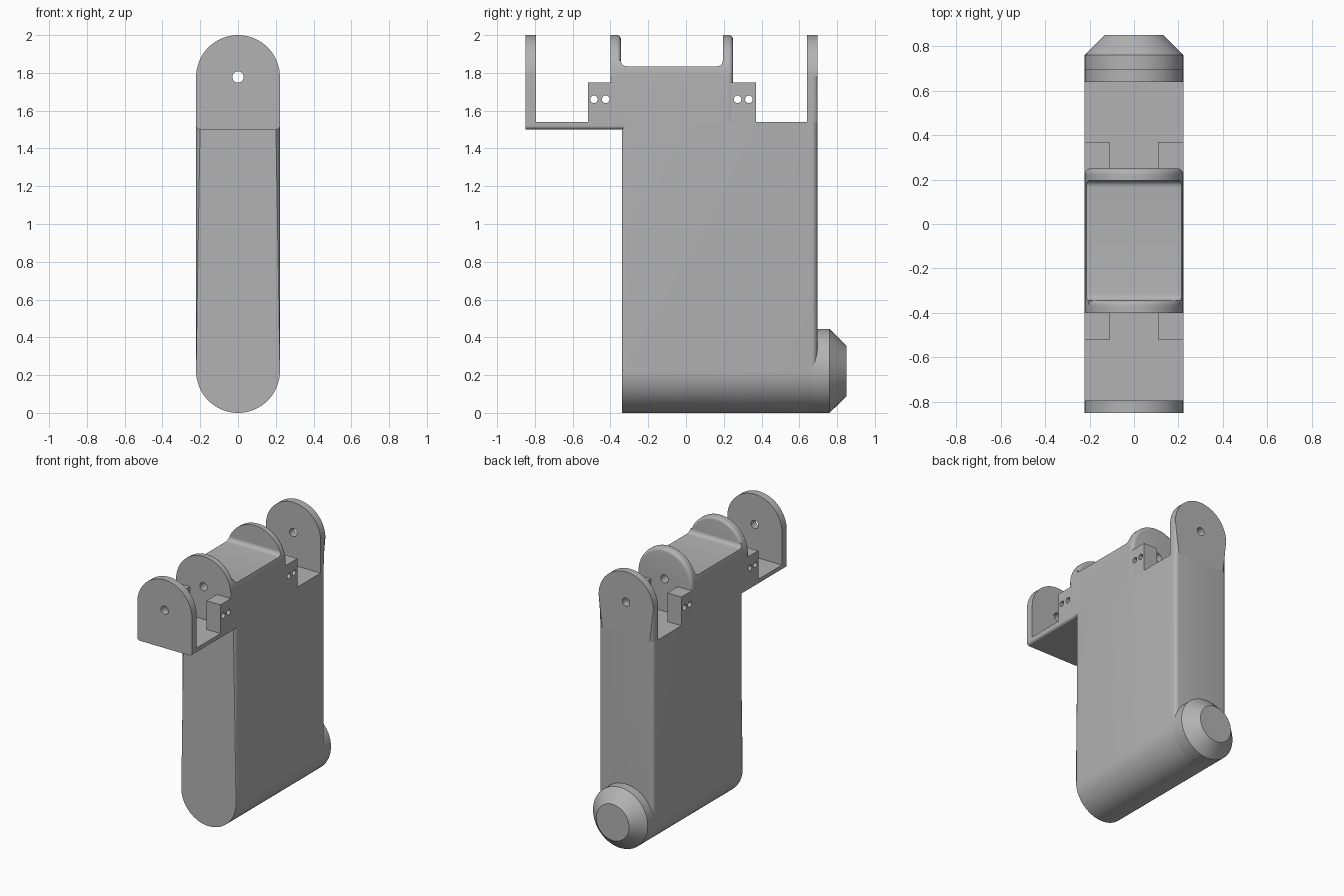
import bpy, bmesh, math
from mathutils import Vector

cube = bpy.data.objects.get("Cube")
if cube:
    bpy.data.objects.remove(cube, do_unlink=True)

R = 0.222            # half width and end radius
PIN_Z = 2 - R        # centre of the top arches

grey = bpy.data.materials.new("plain grey")
grey.use_nodes = True
COLOUR = (0.45, 0.45, 0.45, 1)
grey.diffuse_color = COLOUR
grey.node_tree.nodes["Principled BSDF"].inputs["Base Color"].default_value = COLOUR


def finish(bm, name):
    bmesh.ops.recalc_face_normals(bm, faces=bm.faces)
    mesh = bpy.data.meshes.new(name)
    bm.to_mesh(mesh)
    bm.free()
    mesh.materials.append(grey)
    obj = bpy.data.objects.new(name, mesh)
    bpy.context.collection.objects.link(obj)
    return obj


def loft(rings):
    """Skin a list of equal-length rings and cap both ends."""
    bm = bmesh.new()
    loops = [[bm.verts.new(p) for p in ring] for ring in rings]
    n = len(loops[0])
    for a, b in zip(loops, loops[1:]):
        for i in range(n):
            j = (i + 1) % n
            bm.faces.new((a[i], a[j], b[j], b[i]))
    bm.faces.new(loops[0])
    bm.faces.new(loops[-1])
    return bm


def arc(cx, cz, r, start, end, steps=16):
    return [(cx + r * math.cos(math.radians(start + (end - start) * i / steps)),
             cz + r * math.sin(math.radians(start + (end - start) * i / steps)))
            for i in range(steps + 1)]


def outline(z0, z1, r0, r1):
    """Front outline with bottom corner radius r0 and top radius r1."""
    pts = []
    for sx, z, r, a in ((1, z0, r0, 270), (1, z1, r1, 0), (-1, z1, r1, 90), (-1, z0, r0, 180)):
        cz = z + r if z == z0 else z - r
        corner = arc(sx * (R - r), cz, r, a, a + 90) if r else [(sx * R, z)]
        for p in corner:
            if not pts or (Vector(p) - Vector(pts[-1])).length > 1e-5:
                pts.append(p)
    if (Vector(pts[0]) - Vector(pts[-1])).length < 1e-5:
        pts.pop()
    return pts


def slab(name, y0, y1, z0, z1, r0, r1, front=0.0, back=0.0):
    """Outline extruded along y, with rounded front and back rims."""
    pts = outline(z0, z1, r0, r1)
    bm = loft([[(x, y, z) for x, z in pts] for y in (y0, y1)])
    for y, width in ((y0, front), (y1, back)):
        if not width:
            continue
        rim = []
        for e in bm.edges:
            flat = any(r == 0 and all(abs(v.co.z - z) < 1e-5 for v in e.verts)
                       for z, r in ((z0, r0), (z1, r1)))
            if all(abs(v.co.y - y) < 1e-5 for v in e.verts) and not flat:
                rim.append(e)
        bmesh.ops.bevel(bm, geom=rim, offset=width, offset_type='OFFSET',
                        segments=5, profile=0.5, affect='EDGES', clamp_overlap=True)
    return finish(bm, name)


def prism(name, pts, x0, x1):
    """Side outline extruded along x."""
    return finish(loft([[(x, y, z) for y, z in pts] for x in (x0, x1)]), name)


def box(y0, y1, z0, z1):
    return [(y0, z0), (y1, z0), (y1, z1), (y0, z1)]


def cut(obj, tool, operation='DIFFERENCE'):
    mod = obj.modifiers.new("cut", 'BOOLEAN')
    mod.operation, mod.object, mod.solver = operation, tool, 'EXACT'
    bpy.context.view_layer.objects.active = obj
    bpy.ops.object.modifier_apply(modifier=mod.name)


# Main body and the tall back wall
body = slab("body", -0.34, 0.695, 0, 1.54, R, 0, 0.03, 0.03)
back_wall = slab("back_wall", 0.64, 0.695, 1.54, 2, 0, R, 0, 0.03)

# Front shelf and its upright
shelf = slab("front_shelf", -0.82, -0.3, 1.5, 1.54, 0.02, 0)
front_wall = slab("front_wall", -0.85, -0.795, 1.5, 2, 0.02, R, 0.03, 0)

# Inner lugs
front_lug = slab("front_lug", -0.4, -0.345, 1.53, 2, 0, R, 0.025, 0.02)
back_lug = slab("back_lug", 0.195, 0.25, 1.53, 2, 0, R, 0.02, 0.025)

# Saddle between the lugs, with filleted ends
TOP, F = 1.835, 0.03
saddle_side = [(-0.37, 1.53), (0.22, 1.53), (0.22, TOP + F)]
saddle_side += arc(0.195 - F, TOP + F, F, 0, -90, 6)
saddle_side += arc(-0.345 + F, TOP + F, F, -90, -180, 6) + [(-0.37, TOP + F)]
saddle = prism("saddle", saddle_side, -R - 0.05, R + 0.05)
trimmer = slab("trimmer", -0.6, 0.5, 1.4, 2, 0, R)
cut(saddle, trimmer, 'INTERSECT')
bpy.data.objects.remove(trimmer, do_unlink=True)

# Side tabs beside the lugs
tabs = []
for end, y0, y1 in (("front", -0.52, -0.385), ("back", 0.235, 0.37)):
    for side, x0, x1 in (("left", 0.108, R), ("right", -R, -0.108)):
        tabs.append(prism(f"{end}_{side}_tab", box(y0, y1, 1.53, 1.75), x0, x1))

# Round end cap
circle = arc(0, 0, 1, 0, 360, 64)[:-1]
cap = finish(loft([[(x * r, y, R + z * r) for x, z in circle]
                   for y, r in ((0.6, R), (0.76, R), (0.85, 0.133))]), "end_cap")

# Pin hole through every upright, and screw holes through the tabs
ring = arc(0, 0, 1, 0, 360, 32)[:-1]
pin = finish(loft([[(x * 0.03, y, PIN_Z + z * 0.03) for x, z in ring] for y in (-1, 1)]), "pin_cutter")
for part in (front_wall, front_lug, saddle, back_lug, back_wall):
    cut(part, pin)
bpy.data.objects.remove(pin, do_unlink=True)
for y in (-0.487, -0.425, 0.273, 0.333):
    screw = prism("screw_cutter", [(y + a * 0.02, 1.66 + b * 0.02) for a, b in ring], -1, 1)
    for tab in tabs[:2] if y < 0 else tabs[2:]:
        cut(tab, screw)
    bpy.data.objects.remove(screw, do_unlink=True)

# Smooth the curved faces, keep the hard edges
bpy.ops.object.select_all(action='DESELECT')
for obj in [body, back_wall, shelf, front_wall, front_lug, back_lug, saddle, cap] + tabs:
    obj.select_set(True)
    bpy.context.view_layer.objects.active = obj
bpy.ops.object.shade_smooth_by_angle(angle=math.radians(32))
